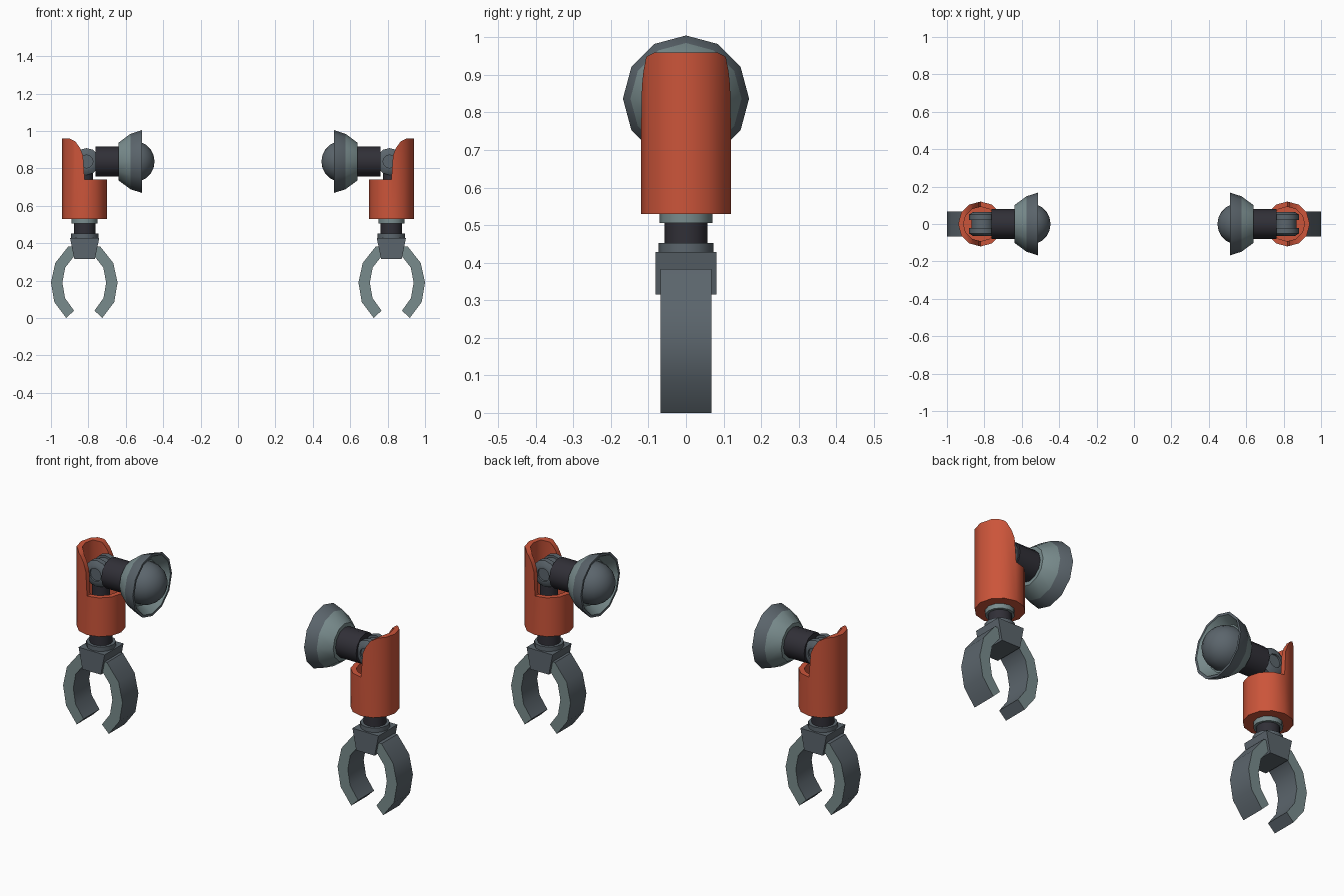
import bpy, bmesh, math
from mathutils import Vector

if "Cube" in bpy.data.objects:
    bpy.data.objects.remove(bpy.data.objects["Cube"])

CX, SZ = 0.82, 0.837   # arm centre line, shoulder axis height


def mat(name, rgb):
    m = bpy.data.materials.new(name)
    m.diffuse_color = (*rgb, 1)
    m.use_nodes = True
    m.node_tree.nodes["Principled BSDF"].inputs["Base Color"].default_value = m.diffuse_color
    return m


ORANGE = mat("orange_red", (0.60, 0.09, 0.042))
LIGHT = mat("light_grey", (0.19, 0.26, 0.265))
STEEL = mat("steel_grey", (0.105, 0.13, 0.15))
DARK = mat("near_black", (0.030, 0.029, 0.038))


def finish(name, bm, mats, smooth=40, cutter=None):
    """Make the right-hand part, trim it, shade it and mirror it to the left."""
    bmesh.ops.recalc_face_normals(bm, faces=bm.faces)
    me = bpy.data.meshes.new(name)
    bm.to_mesh(me)
    bm.free()
    ob = bpy.data.objects.new(name, me)
    bpy.context.collection.objects.link(ob)
    for m in mats:
        me.materials.append(m)
    bpy.ops.object.select_all(action='DESELECT')
    bpy.context.view_layer.objects.active = ob
    ob.select_set(True)
    if cutter:
        b = ob.modifiers.new("cut", 'BOOLEAN')
        b.operation, b.solver, b.object = 'DIFFERENCE', 'EXACT', cutter
        bpy.ops.object.modifier_apply(modifier="cut")
        bpy.data.objects.remove(cutter)
    if smooth:
        bpy.ops.object.shade_smooth_by_angle(angle=math.radians(smooth))
    if name != "cutter":
        ob.modifiers.new("mirror", 'MIRROR').use_mirror_merge = False
    else:
        ob.hide_render = True
    return ob


def lathe(name, profile, mats, axis, origin, sides=12, ids=None, **kw):
    """Turn (radius, distance) points about an axis; ends are capped."""
    bm = bmesh.new()
    o, rings = Vector(origin), []
    for r, h in profile:
        ring = []
        for i in range(sides if r > 0 else 1):
            a = math.tau * i / sides
            c, s = r * math.cos(a), r * math.sin(a)
            p = {'x': (h, s, c), 'y': (s, h, c), 'z': (c, s, h)}[axis]
            ring.append(bm.verts.new(o + Vector(p)))
        rings.append(ring)
    for k, (a, b) in enumerate(zip(rings, rings[1:])):
        for i in range(sides):
            j = (i + 1) % sides
            vs = [a[i % len(a)], a[j % len(a)], b[j % len(b)], b[i % len(b)]]
            f = bm.faces.new(list(dict.fromkeys(vs)))
            f.material_index = ids[k] if ids else 0
    for ring, k in ((rings[0], 0), (rings[-1], -1)):
        if len(ring) > 1:
            bm.faces.new(ring).material_index = ids[k] if ids else 0
    return finish(name, bm, mats, **kw)


def prism(name, pts, half, mats, side_id=0, **kw):
    """Extrude an x-z outline from -half to +half in y."""
    bm = bmesh.new()
    a = [bm.verts.new((x, -half, z)) for x, z in pts]
    b = [bm.verts.new((x, half, z)) for x, z in pts]
    for cap in (a, b):
        bm.faces.new(cap).material_index = side_id
    for i in range(len(pts)):
        j = (i + 1) % len(pts)
        bm.faces.new((a[i], a[j], b[j], b[i]))
    return finish(name, bm, mats, **kw)


# Upper arm sleeve: hollow cup with its inner upper half cut away
cut = prism("cutter", [(0.6, 0.74), (CX, 0.74), (0.829, 0.87), (0.845, 0.91),
                       (0.87, 0.945), (0.90, 0.96), (0.90, 1.1), (0.6, 1.1)],
            0.3, [ORANGE], smooth=0)
lathe("arm_sleeve", [(0.12, 0.53), (0.12, 0.96), (0.092, 0.96), (0.092, 0.62)],
      [ORANGE], 'z', (CX, 0, 0), cutter=cut)

# Elbow joint inside the sleeve: two cheeks, a dark pivot and a post
for s, nm in ((-1, "front"), (1, "back")):
    lathe("joint_cheek_" + nm,
          [(0.072, s * 0.022), (0.072, s * 0.05), (0.05, s * 0.065),
           (0.035, s * 0.065), (0.035, s * 0.055)],
          [STEEL], 'y', (0.81, 0, SZ))
lathe("joint_pivot", [(0.06, -0.025), (0.06, 0.025)], [STEEL], 'y', (0.81, 0, SZ))
lathe("joint_post", [(0.045, 0.61), (0.045, 0.79)], [DARK], 'z', (CX, 0, 0))

# Shoulder: dark axle, flared cup and ball
lathe("shoulder_axle", [(0.08, 0.62), (0.08, 0.763)], [DARK], 'x', (0, 0, SZ))
lathe("shoulder_cup",
      [(0.06, 0.64), (0.10, 0.64), (0.148, 0.575), (0.168, 0.513),
       (0.155, 0.513), (0.12, 0.56)],
      [LIGHT, STEEL], 'x', (0, 0, SZ), ids=[0, 0, 1, 1, 0])
R = 0.11
lathe("shoulder_ball",
      [(R, 0.575)] + [(R * math.cos(math.radians(a)), 0.556 - R * math.sin(math.radians(a)))
                      for a in (0, 18, 36, 54, 72)] + [(0, 0.446)],
      [STEEL], 'x', (0, 0, SZ), sides=20)

# Wrist: light ring, dark shaft, disc
lathe("wrist_ring", [(0.07, 0.505), (0.07, 0.56)], [LIGHT], 'z', (CX, 0, 0))
lathe("wrist_shaft", [(0.057, 0.44), (0.057, 0.52)], [DARK], 'z', (CX, 0, 0))
lathe("wrist_disc", [(0.073, 0.42), (0.073, 0.452)], [STEEL], 'z', (CX, 0, 0))

# Hand block, tapered downwards
prism("hand_block", [(CX - 0.078, 0.428), (CX + 0.078, 0.428),
                     (CX + 0.055, 0.315), (CX - 0.055, 0.315)],
      0.081, [STEEL], smooth=0)

# Claw fingers: curved strips with light flat sides
FINGER = [(0.035, 0.385), (0.085, 0.383), (0.155, 0.295), (0.178, 0.19),
          (0.160, 0.085), (0.096, 0.0), (0.055, 0.04), (0.103, 0.107),
          (0.117, 0.19), (0.102, 0.27), (0.055, 0.33), (0.035, 0.335)]
for s, nm in ((-1, "inner"), (1, "outer")):
    prism("claw_finger_" + nm, [(CX + s * x + 0.002, z) for x, z in FINGER],
          0.068, [STEEL, LIGHT], side_id=1, smooth=45)
